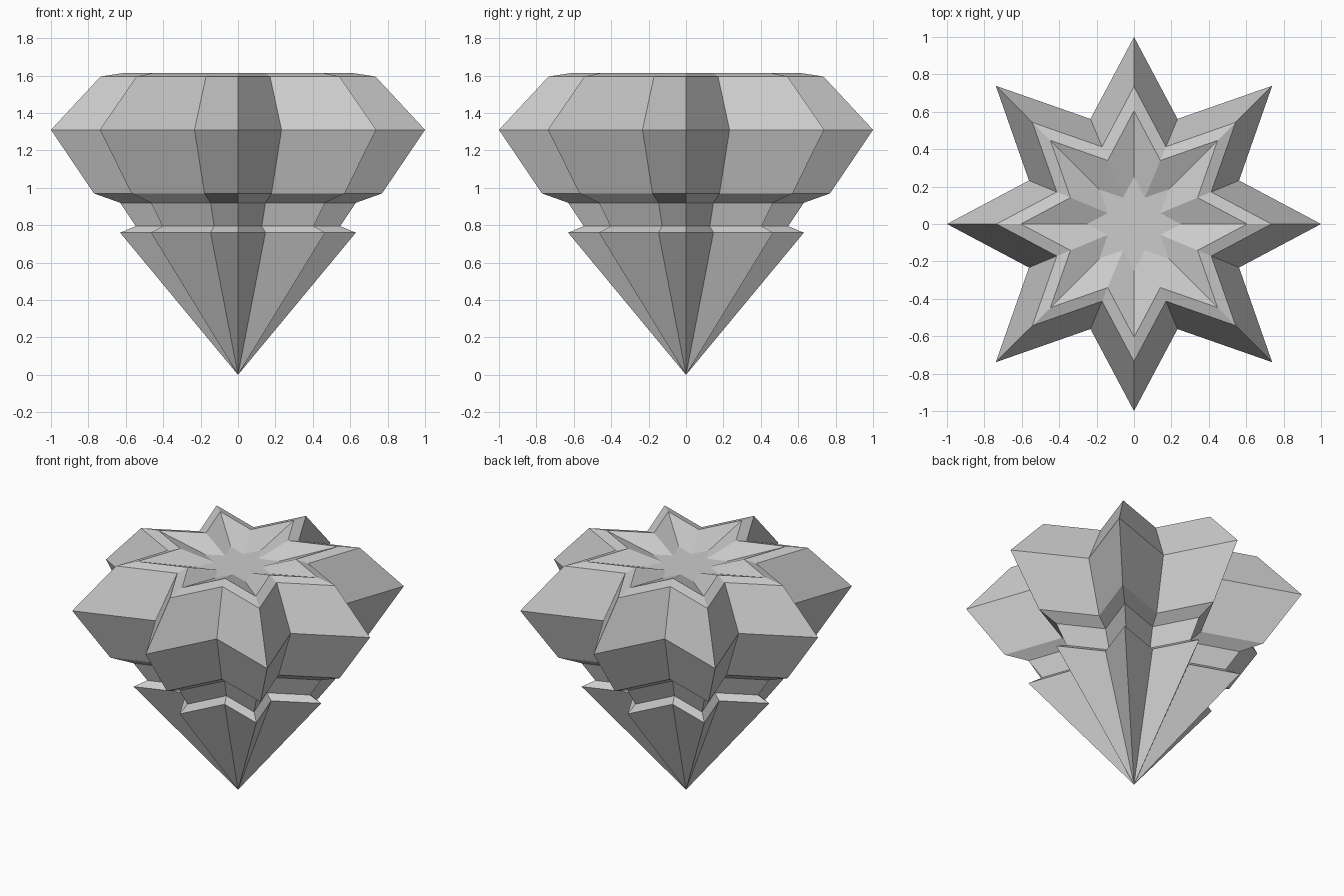
import bpy, bmesh
from math import cos, sin, pi

if "Cube" in bpy.data.objects:
    bpy.data.objects.remove(bpy.data.objects["Cube"])

# Star outline: 8 points, the diagonal ones slightly longer, with valleys between
def star(scale):
    pts = []
    for i in range(16):
        r = 0.608 if i % 2 else (1.0 if i % 4 == 0 else 1.045)
        a = i * pi / 8
        pts.append((r * scale * cos(a), r * scale * sin(a)))
    return pts

# Rings from bottom to the recessed top: (height, scale)
rings = [(0.76, 0.63), (0.795, 0.547), (0.92, 0.63), (0.97, 0.77),
         (1.31, 1.0), (1.595, 0.735), (1.615, 0.605), (1.545, 0.25)]

bm = bmesh.new()
tip = bm.verts.new((0, 0, 0))
loops = [[bm.verts.new((x, y, z)) for x, y in star(s)] for z, s in rings]

# Pointed base
for i in range(16):
    bm.faces.new((tip, loops[0][(i + 1) % 16], loops[0][i]))
# Faceted sides
for lo, hi in zip(loops, loops[1:]):
    for i in range(16):
        j = (i + 1) % 16
        bm.faces.new((lo[i], lo[j], hi[j], hi[i]))
# Floor of the recess
bm.faces.new(loops[-1])
bmesh.ops.recalc_face_normals(bm, faces=bm.faces)

mesh = bpy.data.meshes.new("star_gem")
bm.to_mesh(mesh)
bm.free()
gem = bpy.data.objects.new("star_gem", mesh)
bpy.context.collection.objects.link(gem)
